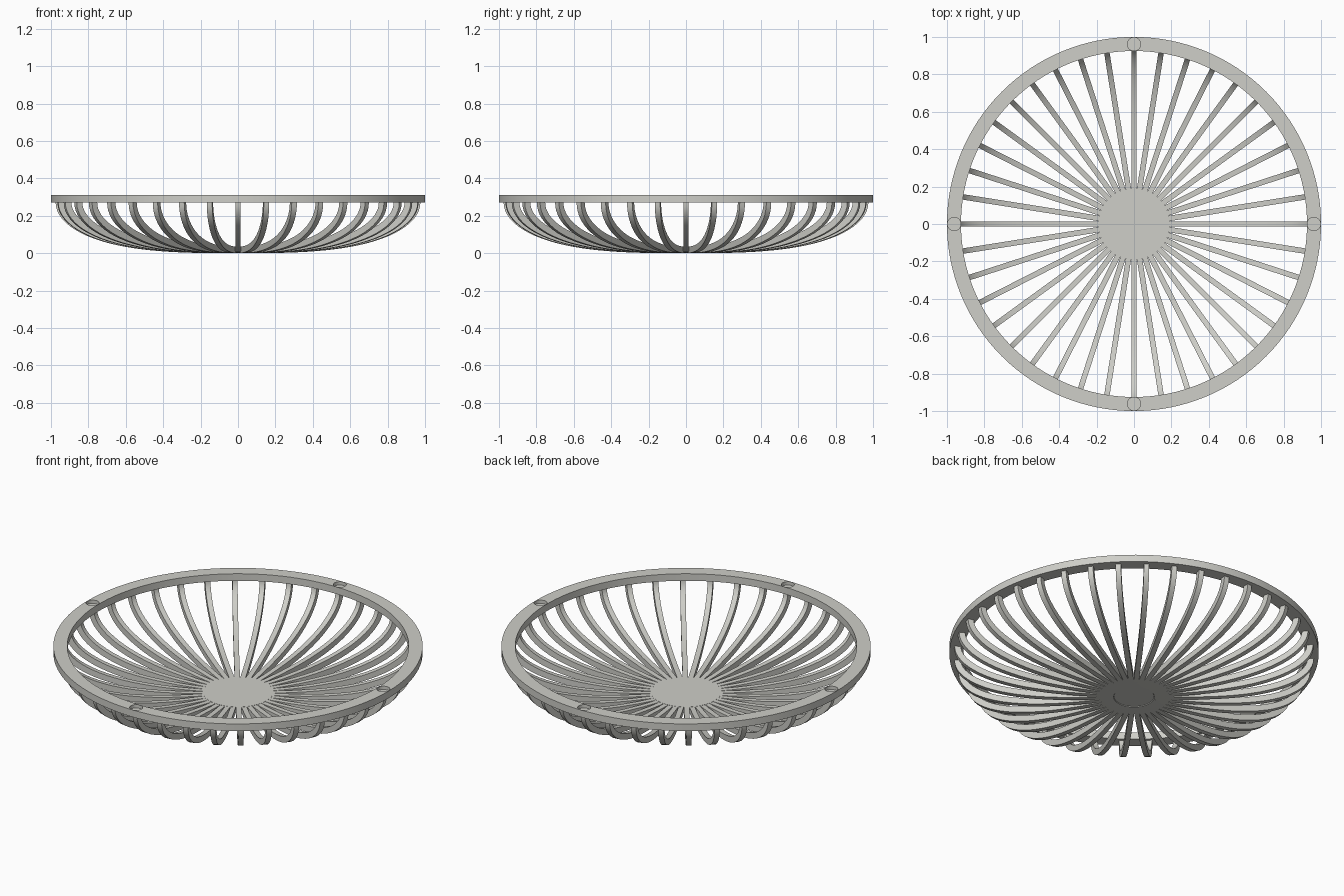
import bpy, bmesh, math
from mathutils import Matrix, Vector

if "Cube" in bpy.data.objects:
    bpy.data.objects.remove(bpy.data.objects["Cube"])

RIBS = 40
RIB_W, RIB_T = 0.029, 0.034
RIM_R, RIM_IN, RIM_Z0, RIM_Z1 = 1.0, 0.925, 0.27, 0.312

grey = bpy.data.materials.new("warm_grey")
grey.diffuse_color = (0.62, 0.62, 0.58, 1)
grey.use_nodes = True
grey.node_tree.nodes["Principled BSDF"].inputs["Base Color"].default_value = grey.diffuse_color


def add(name, bm):
    bmesh.ops.recalc_face_normals(bm, faces=bm.faces)
    me = bpy.data.meshes.new(name)
    bm.to_mesh(me)
    bm.free()
    me.materials.append(grey)
    ob = bpy.data.objects.new(name, me)
    bpy.context.collection.objects.link(ob)
    return ob


def smooth(ob):
    bpy.ops.object.select_all(action='DESELECT')
    ob.select_set(True)
    bpy.context.view_layer.objects.active = ob
    bpy.ops.object.shade_smooth_by_angle(angle=math.radians(30))


def cylinder(bm, r, z0, z1, x=0, y=0, seg=96):
    bmesh.ops.create_cone(bm, cap_ends=True, segments=seg, radius1=r, radius2=r, depth=z1 - z0,
                          matrix=Matrix.Translation((x, y, (z0 + z1) / 2)))


# rim: a lathed rectangular section
bm = bmesh.new()
sec = [bm.verts.new((r, 0, z)) for r, z in
       ((RIM_IN, RIM_Z0), (RIM_R, RIM_Z0), (RIM_R, RIM_Z1), (RIM_IN, RIM_Z1))]
edges = [bm.edges.new((sec[i], sec[(i + 1) % 4])) for i in range(4)]
bmesh.ops.spin(bm, geom=sec + edges, cent=(0, 0, 0), axis=(0, 0, 1),
               angle=math.tau, steps=128, use_duplicate=False)
bmesh.ops.remove_doubles(bm, verts=bm.verts, dist=1e-4)
rim = add("rim", bm)

# four shallow round sockets cut in the top of the rim
bm = bmesh.new()
for k in range(4):
    a = k * math.pi / 2
    cylinder(bm, 0.0355, RIM_Z1 - 0.02, RIM_Z1 + 0.05, 0.9615 * math.cos(a), 0.9615 * math.sin(a), 32)
cutter = add("socket_cutter", bm)
cutter.hide_render = True
mod = rim.modifiers.new("sockets", 'BOOLEAN')
mod.object = cutter
mod.solver = 'EXACT'
bpy.context.view_layer.objects.active = rim
bpy.ops.object.modifier_apply(modifier=mod.name)
bpy.data.objects.remove(cutter)
smooth(rim)


# ribs: a curved bowl profile, thickened inward and repeated around the axis
def bowl(t):
    r = 0.975 * math.sin(t)
    return Vector((r, 0.27 * (1 - math.sqrt(max(0, 1 - (r / 0.975) ** 3)))))


N = 22
t0 = math.asin(0.11 / 0.975)
outer = [bowl(t0 + (math.pi / 2 - t0) * i / N) for i in range(N + 1)]
inner = []
for i, p in enumerate(outer):
    d = outer[min(i + 1, N)] - outer[max(i - 1, 0)]
    if i == N:
        d = Vector((0, 1))
    inner.append(p + Vector((-d.y, d.x)).normalized() * RIB_T)

bm = bmesh.new()
for k in range(RIBS):
    rot = Matrix.Rotation(math.tau * k / RIBS, 3, 'Z')
    rows = []
    for o, i in zip(outer, inner):
        corners = ((o, -1), (o, 1), (i, 1), (i, -1))
        rows.append([bm.verts.new(rot @ Vector((p.x, s * RIB_W / 2, p.y))) for p, s in corners])
    for a, b in zip(rows, rows[1:]):
        for j in range(4):
            bm.faces.new((a[j], a[(j + 1) % 4], b[(j + 1) % 4], b[j]))
    bm.faces.new(rows[0])
    bm.faces.new(rows[-1])
smooth(add("ribs", bm))

# hub: plate at the centre with a smaller raised foot below
bm = bmesh.new()
cylinder(bm, 0.19, 0.012, 0.036)
smooth(add("hub_plate", bm))
bm = bmesh.new()
cylinder(bm, 0.108, 0.003, 0.02, seg=64)
smooth(add("hub_foot", bm))
